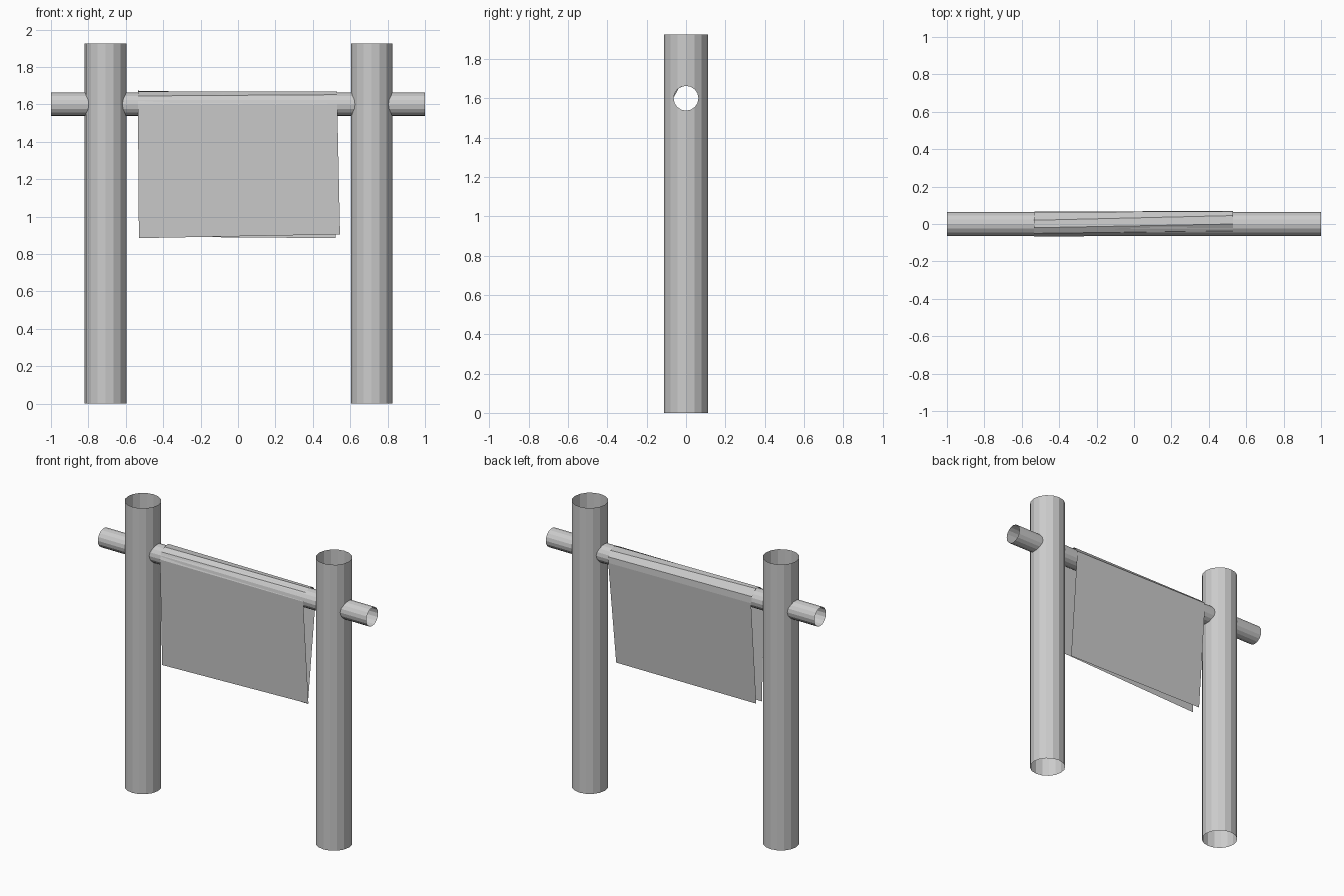
import bpy, bmesh
from math import pi
from mathutils import Matrix

if "Cube" in bpy.data.objects:
    bpy.data.objects.remove(bpy.data.objects["Cube"])

BAR_Z, BAR_R, POST_R, POST_H = 1.6, 0.063, 0.112, 1.925


def tube(name, radius, length, matrix, caps=False, sides=16):
    bm = bmesh.new()
    bmesh.ops.create_cone(bm, cap_ends=caps, segments=sides, radius1=radius,
                          radius2=radius, depth=length, matrix=matrix)
    me = bpy.data.meshes.new(name)
    bm.to_mesh(me)
    bm.free()
    ob = bpy.data.objects.new(name, me)
    bpy.context.collection.objects.link(ob)
    return ob


# Crossbar: hollow open pipe along x, plus a solid copy for drilling the posts
along_x = Matrix.Translation((0, 0, BAR_Z)) @ Matrix.Rotation(pi / 2, 4, 'Y')
tube("crossbar", BAR_R, 2.0, along_x)
cutter = tube("post_hole_cutter", BAR_R, 2.2, along_x, caps=True)
cutter.hide_render = True

# Posts: drilled by the bar, then stripped to open outer walls
for side, x in (("left", -0.708), ("right", 0.715)):
    post = tube(side + "_post", POST_R, POST_H,
                Matrix.Translation((x, 0, POST_H / 2)), caps=True)
    mod = post.modifiers.new("bar_hole", 'BOOLEAN')
    mod.operation, mod.solver, mod.object = 'DIFFERENCE', 'EXACT', cutter
    bpy.context.view_layer.update()
    drilled = post.evaluated_get(bpy.context.evaluated_depsgraph_get())
    bm = bmesh.new()
    bm.from_mesh(drilled.to_mesh())
    drilled.to_mesh_clear()
    post.modifiers.clear()
    bm.normal_update()
    inner = []
    for f in bm.faces:
        c = f.calc_center_median()
        if abs(f.normal.z) > 0.9 or ((c.x - x) ** 2 + c.y ** 2) ** 0.5 < 0.095:
            inner.append(f)
    bmesh.ops.delete(bm, geom=inner, context='FACES')
    bm.to_mesh(post.data)
    bm.free()
bpy.data.objects.remove(cutter)

# Cloth: sheet hung over the bar, lofted between its two slightly twisted ends
left_end = [(-0.53, -0.05, 0.885), (-0.535, -0.066, 1.6), (-0.535, -0.05, 1.645),
            (-0.535, -0.02, 1.668), (-0.535, 0.02, 1.673), (-0.535, 0.063, 1.635),
            (-0.53, 0.066, 1.59), (-0.53, 0.01, 0.893)]
right_end = [(0.545, -0.03, 0.905), (0.53, -0.064, 1.6), (0.53, -0.037, 1.652),
             (0.53, 0.0, 1.668), (0.53, 0.045, 1.655), (0.53, 0.068, 1.62),
             (0.53, 0.07, 1.58), (0.52, 0.0, 0.885)]
n = len(left_end)
me = bpy.data.meshes.new("hanging_cloth")
me.from_pydata(left_end + right_end, [],
               [(i, n + i, n + i + 1, i + 1) for i in range(n - 1)])
me.update()
bpy.context.collection.objects.link(bpy.data.objects.new("hanging_cloth", me))
